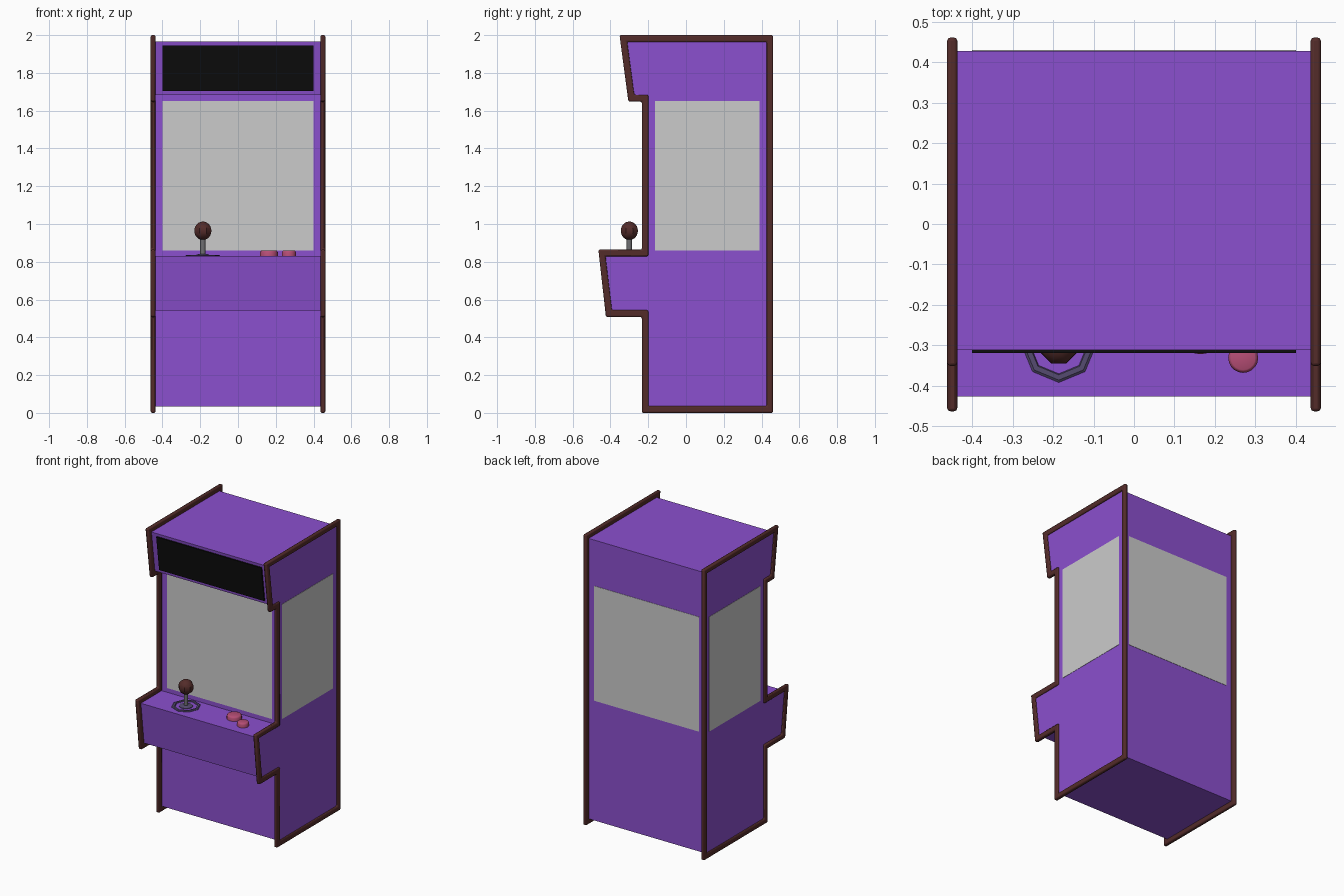
import bpy, bmesh, math
from mathutils import Matrix

if "Cube" in bpy.data.objects:
    bpy.data.objects.remove(bpy.data.objects["Cube"])


def material(name, rgb):
    m = bpy.data.materials.new(name)
    m.diffuse_color = (*rgb, 1)
    m.use_nodes = True
    m.node_tree.nodes["Principled BSDF"].inputs["Base Color"].default_value = m.diffuse_color
    return m


PURPLE = material("purple", (0.26, 0.08, 0.62))
BROWN = material("dark_brown", (0.087, 0.025, 0.023))
BLACK = material("black", (0.004, 0.004, 0.004))
PINK = material("pink", (0.47, 0.076, 0.18))
STEEL = material("steel", (0.16, 0.16, 0.17))
SLATE = material("slate", (0.09, 0.07, 0.16))


def finish(name, bm, mat=None, smooth=False):
    bmesh.ops.recalc_face_normals(bm, faces=bm.faces)
    me = bpy.data.meshes.new(name)
    bm.to_mesh(me)
    bm.free()
    ob = bpy.data.objects.new(name, me)
    bpy.context.collection.objects.link(ob)
    if mat:
        me.materials.append(mat)
    if smooth:
        bpy.ops.object.select_all(action='DESELECT')
        ob.select_set(True)
        bpy.context.view_layer.objects.active = ob
        bpy.ops.object.shade_smooth_by_angle(angle=math.radians(40))
    return ob


def extrude_profile(name, pts, half_width, mat):
    """Side profile of (y, z) points, extruded across x."""
    bm = bmesh.new()
    face = bm.faces.new([bm.verts.new((-half_width, y, z)) for y, z in pts])
    new = bmesh.ops.extrude_face_region(bm, geom=[face])["geom"]
    bmesh.ops.translate(bm, vec=(2 * half_width, 0, 0),
                        verts=[v for v in new if isinstance(v, bmesh.types.BMVert)])
    return finish(name, bm, mat)


def box(name, lo, hi, mat=None):
    bm = bmesh.new()
    size = [b - a for a, b in zip(lo, hi)]
    mid = [(a + b) / 2 for a, b in zip(lo, hi)]
    bmesh.ops.create_cube(bm, size=1, matrix=Matrix.Translation(mid) @ Matrix.Diagonal((*size, 1)))
    return finish(name, bm, mat)


def lathe(name, profile, centre, sides, mat, closed=False, turn=0.0):
    """Spin (radius, z) points round a vertical axis."""
    bm = bmesh.new()
    rings = []
    for r, z in profile:
        rings.append([bm.verts.new((centre[0] + r * math.cos(turn + 2 * math.pi * i / sides),
                                    centre[1] + r * math.sin(turn + 2 * math.pi * i / sides), z))
                      for i in range(sides)])
    pairs = list(zip(rings, rings[1:])) + ([(rings[-1], rings[0])] if closed else [])
    for a, b in pairs:
        for i in range(sides):
            j = (i + 1) % sides
            bm.faces.new((a[i], a[j], b[j], b[i]))
    if not closed:
        bm.faces.new(rings[0])
        bm.faces.new(rings[-1])
    return finish(name, bm, mat, smooth=sides > 8)


# Cabinet body: lower cupboard, window section, control box and hood
W = 0.45
extrude_profile("lower_cabinet", [(-0.2, 0.035), (0.428, 0.035), (0.428, 0.83), (-0.2, 0.83)], W, PURPLE)
extrude_profile("upper_cabinet", [(-0.2, 0.83), (0.428, 0.83), (0.428, 1.965), (-0.2, 1.965)], W, PURPLE)
extrude_profile("control_box", [(-0.2, 0.543), (-0.393, 0.543), (-0.427, 0.83), (-0.2, 0.83)], W, PURPLE)
extrude_profile("hood", [(-0.2, 1.683), (-0.275, 1.683), (-0.312, 1.965), (-0.2, 1.965)], W, PURPLE)

# Dark sign panel lying on the sloped front of the hood
extrude_profile("sign_panel", [(-0.26, 1.705), (-0.287, 1.705), (-0.319, 1.945), (-0.29, 1.945)], 0.4, BLACK)

# Window panes on all four sides
Z0, Z1 = 0.86, 1.65
box("front_window", (-0.4, -0.202, Z0), (0.4, -0.19, Z1))
box("back_window", (-0.4, 0.418, Z0), (0.4, 0.43, Z1))
for side, label in ((-1, "left"), (1, "right")):
    xs = sorted((side * 0.44, side * 0.452))
    box(label + "_window", (xs[0], -0.165, Z0), (xs[1], 0.39, Z1))

# Edge trim: a strip following the side outline, mirrored to the other side
outer = [(0.461, 0), (-0.234, 0), (-0.234, 0.508), (-0.424, 0.508), (-0.464, 0.864),
         (-0.234, 0.864), (-0.234, 1.648), (-0.305, 1.648), (-0.352, 2.0), (0.461, 2.0)]
inner = [(0.427, 0.036), (-0.199, 0.036), (-0.199, 0.544), (-0.392, 0.544), (-0.426, 0.829),
         (-0.199, 0.829), (-0.199, 1.684), (-0.274, 1.684), (-0.311, 1.964), (0.427, 1.964)]
bm = bmesh.new()
section = [(outer, 0.437), (outer, 0.462), (inner, 0.462), (inner, 0.437)]
loops = [[bm.verts.new((x, y, z)) for y, z in pts] for pts, x in section]
for k in range(4):
    a, b = loops[k], loops[(k + 1) % 4]
    for i in range(len(a)):
        j = (i + 1) % len(a)
        bm.faces.new((a[i], a[j], b[j], b[i]))
trim = finish("edge_trim", bm, BROWN, smooth=True)
bev = trim.modifiers.new("rounded", 'BEVEL')
bev.width = 0.008
bev.segments = 2
bev.limit_method = 'ANGLE'
trim.modifiers.new("other_side", 'MIRROR')

# Joystick: octagonal base ring, collar, rod and ball
JOY = (-0.186, -0.30)
lathe("joystick_ring", [(0.092, 0.825), (0.092, 0.832), (0.086, 0.836), (0.073, 0.836), (0.068, 0.825)],
      JOY, 8, SLATE, closed=True)
lathe("joystick_collar", [(0.045, 0.825), (0.045, 0.834), (0.024, 0.84)], JOY, 8, SLATE)
lathe("joystick_rod", [(0.014, 0.83), (0.014, 0.93)], JOY, 12, STEEL)
bm = bmesh.new()
bmesh.ops.create_uvsphere(bm, u_segments=8, v_segments=12, radius=0.049,
                          matrix=Matrix.Translation((*JOY, 0.964)) @ Matrix.Rotation(math.pi / 8, 4, 'Z'))
finish("joystick_ball", bm, BROWN, smooth=True)

# Push buttons
for name, pos, r in (("large_button", (0.164, -0.275), 0.047), ("small_button", (0.27, -0.331), 0.037)):
    lathe(name, [(r, 0.825), (r, 0.85), (r * 0.9, 0.858), (r * 0.8, 0.86)], pos, 20, PINK)
